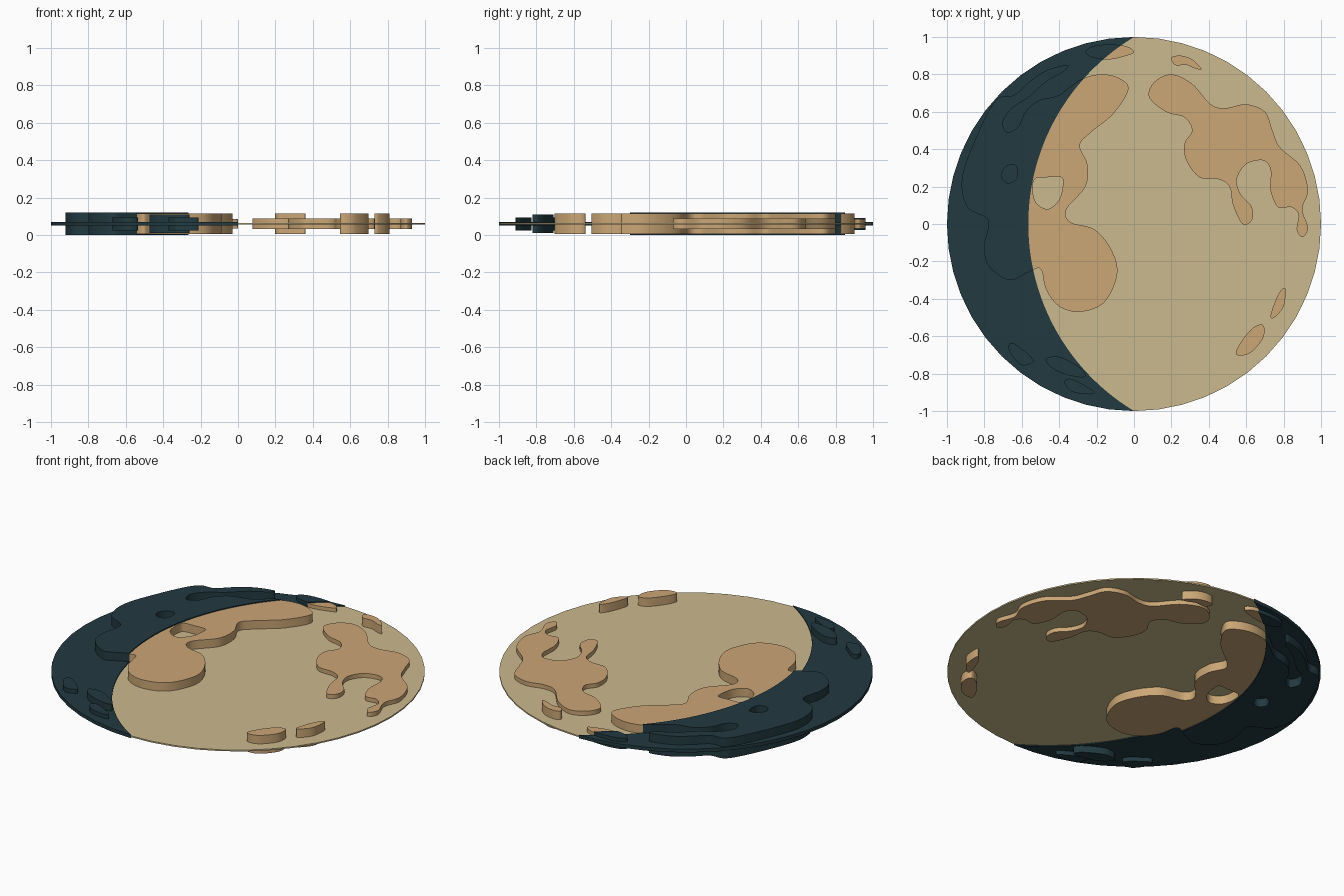
import bpy
import bmesh
from math import cos, sin, pi, atan2, tau
from mathutils import Vector

if "Cube" in bpy.data.objects:
    bpy.data.objects.remove(bpy.data.objects["Cube"])

MID = 0.06                       # height of the plane of symmetry
ARC_X, ARC_R = 0.602, 1.167      # circle that bounds the shadow
RIM_SIDES = 48
STEPS = 8


def make_material(name, colour):
    mat = bpy.data.materials.new(name)
    mat.use_nodes = True
    mat.diffuse_color = (*colour, 1)
    bsdf = mat.node_tree.nodes["Principled BSDF"]
    bsdf.inputs["Base Color"].default_value = (*colour, 1)
    bsdf.inputs["Roughness"].default_value = 0.8
    return mat


cream = make_material("cream", (0.60, 0.49, 0.27))
tan = make_material("tan", (0.60, 0.385, 0.18))
dark = make_material("dark_teal", (0.016, 0.042, 0.052))


def smooth_loop(points):
    """Closed spline through points given in hundredths."""
    pts = [Vector(p) / 100 for p in points]
    n = len(pts)
    loop = []
    for i in range(n):
        a, b, c, d = (pts[(i + k) % n] for k in (-1, 0, 1, 2))
        for s in range(STEPS):
            t = s / STEPS
            loop.append(b + (c - a) * t / 2
                        + (a * 2 - b * 5 + c * 4 - d) * t * t / 2
                        + (b * 3 - a - c * 3 + d) * t ** 3 / 2)
    return loop


def slab(name, loop, half, mat):
    """Extrude an outline equally above and below the middle plane."""
    bm = bmesh.new()
    face = bm.faces.new([bm.verts.new((x, y, MID - half)) for x, y in loop])
    top = bmesh.ops.extrude_face_region(bm, geom=[face])["geom"]
    bmesh.ops.translate(bm, vec=(0, 0, 2 * half),
                        verts=[v for v in top if isinstance(v, bmesh.types.BMVert)])
    bmesh.ops.recalc_face_normals(bm, faces=bm.faces)
    mesh = bpy.data.meshes.new(name)
    bm.to_mesh(mesh)
    bm.free()
    obj = bpy.data.objects.new(name, mesh)
    bpy.context.collection.objects.link(obj)
    if mat:
        mesh.materials.append(mat)
    return obj


def activate(obj):
    bpy.ops.object.select_all(action="DESELECT")
    obj.select_set(True)
    bpy.context.view_layer.objects.active = obj


def cut(obj, cutter, operation):
    mod = obj.modifiers.new("cut", "BOOLEAN")
    mod.object = cutter
    mod.operation = operation
    mod.solver = "EXACT"
    activate(obj)
    bpy.ops.object.modifier_apply(modifier=mod.name)


def smooth_sides(obj):
    activate(obj)
    bpy.ops.object.shade_smooth_by_angle(angle=pi / 6)


def arc(cx, radius, start, end, count):
    angles = [start + (end - start) * i / count for i in range(count + 1)]
    return [(cx + radius * cos(a), radius * sin(a)) for a in angles]


# Lit disc and shadow crescent share the curved dividing line
tip = atan2(1, -ARC_X)
divide = arc(ARC_X, ARC_R, tip, tau - tip, 96)
half_rim = RIM_SIDES // 2
lit_rim = arc(0, 1, -pi / 2, pi / 2, half_rim)
shadow_rim = arc(0, 1, pi / 2, 3 * pi / 2, half_rim)
slab("lit_disc", lit_rim + divide[1:-1], 0.004, cream)
slab("shadow_crescent", shadow_rim + divide[-2:0:-1], 0.01, dark)

# Helpers: the lit region and the holes through the large plain
lit_region = slab("lit_region_cutter", arc(ARC_X, ARC_R, 0, tau, 384)[:-1], 0.2, None)
crater = slab("crater_cutter", smooth_loop([
    (-38, 21), (-39, 25), (-46, 25), (-53, 24), (-54, 17),
    (-52, 11), (-46, 8), (-40, 13)]), 0.2, None)
pit = slab("pit_cutter", smooth_loop([
    (-63, 31), (-68, 31), (-71, 26), (-68, 22), (-63, 24)]), 0.2, None)

# Outlines of the raised plains, in hundredths
large_plain = [
    (-3, 72), (-8, 78), (-18, 80), (-29, 77), (-40, 69), (-51, 66), (-58, 60),
    (-62, 52), (-68, 49), (-70, 55), (-65, 62), (-56, 68), (-47, 76), (-37, 82),
    (-36, 85), (-47, 82), (-56, 76), (-64, 69), (-74, 66), (-85, 45), (-92, 24),
    (-89, 9), (-78, 2), (-80, -11), (-78, -22), (-67, -30), (-57, -26),
    (-50, -24), (-47, -35), (-40, -44), (-29, -47), (-16, -42), (-9, -27),
    (-12, -14), (-21, -3), (-34, 1), (-36, 8), (-26, 20), (-25, 32),
    (-29, 42), (-23, 49), (-11, 59)]
branching_plain = [
    (8, 68), (11, 76), (20, 80), (31, 75), (41, 64), (49, 62), (60, 64),
    (70, 60), (74, 50), (78, 41), (89, 31), (93, 18), (90, 8), (93, -2),
    (90, -7), (87, -3), (88, 5), (84, 9), (77, 9), (73, 18), (73, 29),
    (69, 34), (60, 32), (55, 24), (57, 16), (63, 9), (63, 2), (58, 0),
    (53, 10), (51, 20), (45, 24), (35, 25), (28, 34), (27, 43), (31, 50),
    (27, 57), (17, 60)]
north_patch = [(20, 89), (25, 90), (31, 88), (36, 83), (33, 83), (28, 85), (22, 85)]
pole_patch = [(0, 92), (-4, 95), (-13, 96), (-22, 95), (-26, 92), (-22, 89),
              (-13, 88), (-4, 90)]
east_patch = [(81, -35), (80, -44), (75, -50), (73, -49), (76, -40), (79, -35)]
south_east_patch = [(69, -54), (69, -61), (62, -69), (55, -70), (56, -65), (63, -56)]
south_west_patch = [(-67, -65), (-64, -64), (-54, -72), (-56, -75), (-61, -75),
                    (-66, -69)]
divided_patch = [(-47, -72), (-40, -71), (-30, -76), (-26, -80), (-28, -82),
                 (-38, -80), (-45, -76)]
south_patch = [(-37, -84), (-33, -83), (-22, -89), (-23, -91), (-32, -90), (-36, -87)]

# name, outline, half height, which sides of the dividing line it covers
plains = [
    ("large_plain", large_plain, 0.054, "both"),
    ("branching_plain", branching_plain, 0.029, "lit"),
    ("north_patch", north_patch, 0.054, "lit"),
    ("pole_patch", pole_patch, 0.026, "both"),
    ("east_patch", east_patch, 0.054, "lit"),
    ("south_east_patch", south_east_patch, 0.054, "lit"),
    ("south_west_patch", south_west_patch, 0.029, "shadow"),
    ("divided_patch", divided_patch, 0.044, "both"),
    ("south_patch", south_patch, 0.029, "shadow"),
]

for name, points, half, cover in plains:
    loop = smooth_loop(points)
    pieces = []
    if cover != "shadow":
        pieces.append(("lit_", half, tan, "INTERSECT"))
    if cover != "lit":
        pieces.append(("shadow_", half + 0.006, dark, "DIFFERENCE"))
    for prefix, thickness, mat, operation in pieces:
        piece = slab(prefix + name, loop, thickness, mat)
        if name == "large_plain":
            cut(piece, crater, "DIFFERENCE")
            cut(piece, pit, "DIFFERENCE")
        if cover == "both":
            cut(piece, lit_region, operation)
        smooth_sides(piece)

# Remove the helpers
for helper in (lit_region, crater, pit):
    helper.hide_render = True
    bpy.data.objects.remove(helper)
